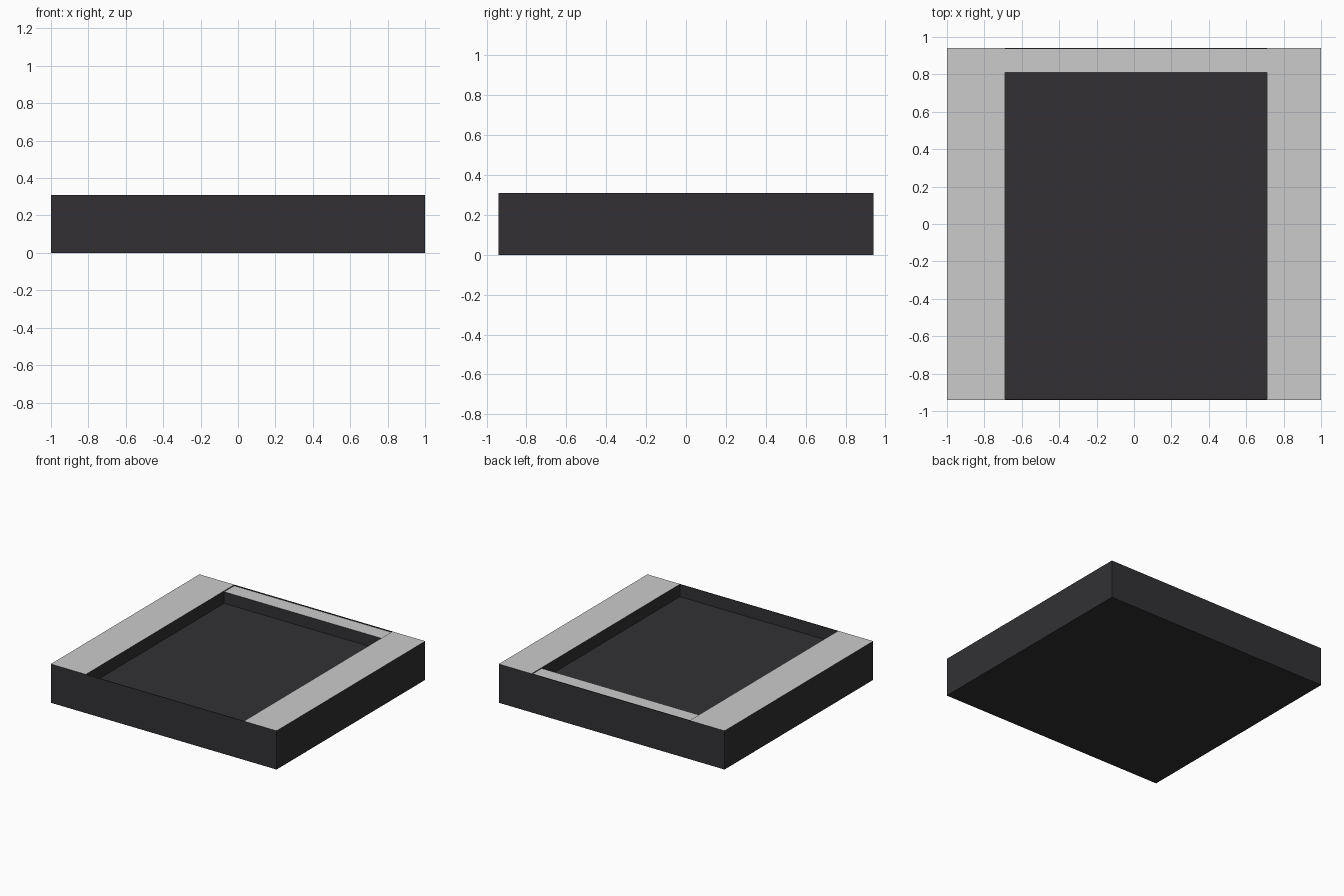
import bpy
import bmesh

if "Cube" in bpy.data.objects:
    bpy.data.objects.remove(bpy.data.objects["Cube"])

# Overall extents
X, Y, H = 1.0, 0.94, 0.31
IN_L, IN_R, IN_B = -0.69, 0.71, 0.81   # recess edges
FLOOR = 0.21                           # recess floor height
LIP = 0.004                            # paper-thin front and back lips


def material(name, value):
    mat = bpy.data.materials.new(name)
    mat.diffuse_color = value
    mat.use_nodes = True
    mat.node_tree.nodes["Principled BSDF"].inputs["Base Color"].default_value = mat.diffuse_color
    return mat


dark = material("dark_body", (0.032, 0.030, 0.033, 1))
pale = material("pale_top", (0.62, 0.62, 0.62, 1))


def box(name, lo, hi, pale_top=False):
    """Axis-aligned box between two corners, optionally with a pale top face."""
    bm = bmesh.new()
    bmesh.ops.create_cube(bm, size=1)
    for v in bm.verts:
        v.co = [(a + b) / 2 + c * (b - a) for a, b, c in zip(lo, hi, v.co)]
    bm.normal_update()
    for f in bm.faces:
        f.material_index = int(pale_top and f.normal.z > 0.9)
    mesh = bpy.data.meshes.new(name)
    bm.to_mesh(mesh)
    bm.free()
    mesh.materials.append(dark)
    mesh.materials.append(pale)
    obj = bpy.data.objects.new(name, mesh)
    bpy.context.collection.objects.link(obj)
    return obj


# Base block whose top is the recess floor
box("base", (-X, -Y, 0), (X, Y, FLOOR))

# Wide side rims
box("left_rim", (-X, -Y, FLOOR), (IN_L, Y, H), True)
box("right_rim", (IN_R, -Y, FLOOR), (X, Y, H), True)

# Back rim, a hair lower than the sides
box("back_rim", (IN_L, IN_B, FLOOR), (IN_R, Y - LIP, H - 0.007), True)

# Thin lips closing the front and back
box("front_lip", (IN_L, -Y, FLOOR), (IN_R, -Y + LIP, H))
box("back_lip", (IN_L, Y - LIP, FLOOR), (IN_R, Y, H))
